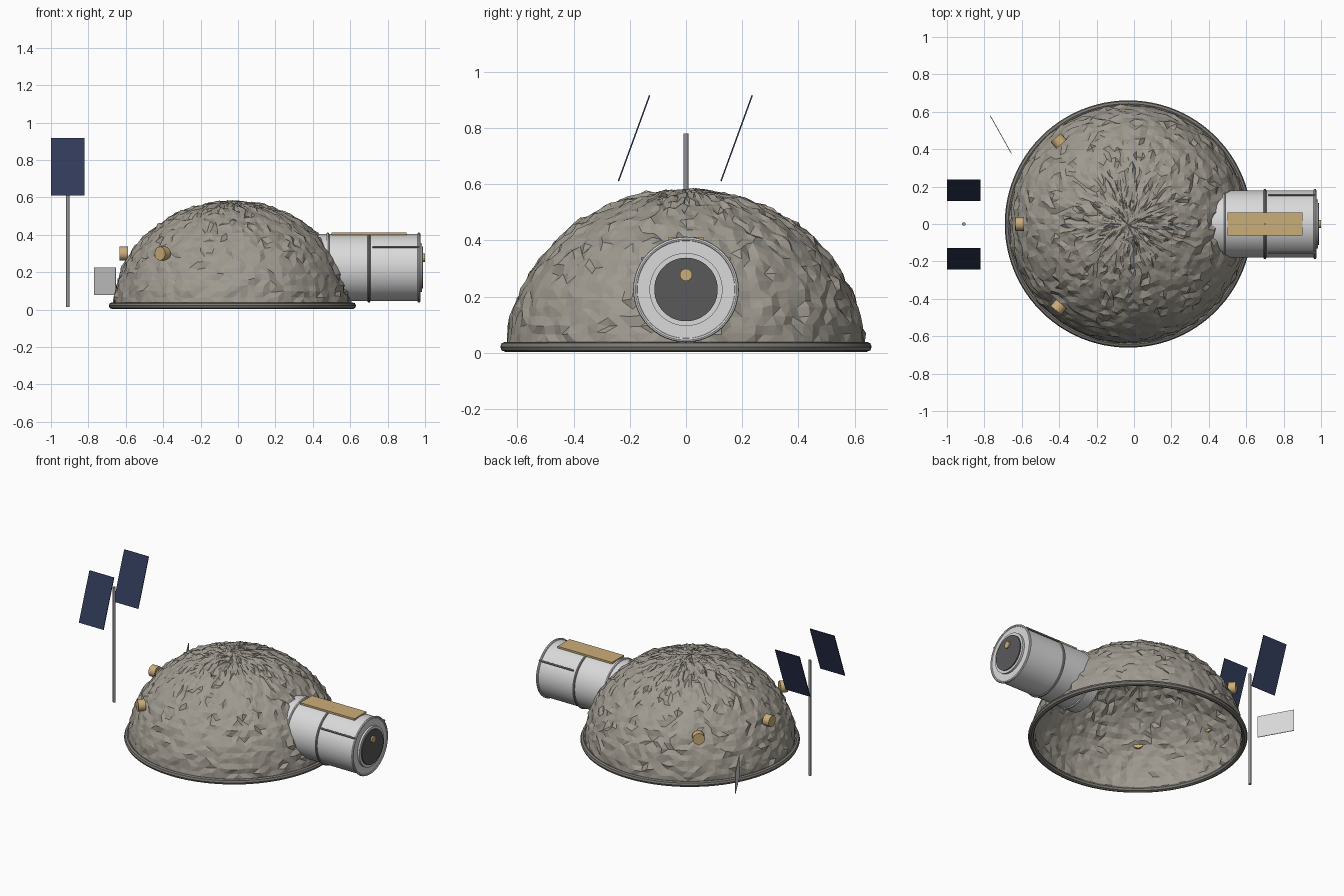
import bpy, bmesh, math
from mathutils import Vector, Matrix, noise

cube = bpy.data.objects.get("Cube")
if cube:
    bpy.data.objects.remove(cube, do_unlink=True)


def material(name, color):
    m = bpy.data.materials.new(name)
    m.diffuse_color = (*color, 1)
    m.use_nodes = True
    m.node_tree.nodes["Principled BSDF"].inputs["Base Color"].default_value = (*color, 1)
    return m


regolith = material("regolith grey", (0.35, 0.325, 0.28))
rim_grey = material("rim grey", (0.2, 0.19, 0.17))
hull = material("hull white", (0.7, 0.7, 0.7))
metal = material("metal grey", (0.3, 0.3, 0.31))
dark = material("hatch dark grey", (0.1, 0.1, 0.105))
gold = material("gold", (0.6, 0.42, 0.19))
navy = material("solar navy", (0.03, 0.042, 0.1))

X = Vector((1, 0, 0))
Z = Vector((0, 0, 1))
AXIS_Z = 0.225      # height of the airlock axis
DOME_X = -0.03      # dome centre


def finish(name, mat, smooth=True):
    ob = bpy.context.object
    ob.name = name
    ob.data.materials.append(mat)
    if smooth:
        bpy.ops.object.shade_smooth_by_angle(angle=math.radians(35))
    return ob


def cylinder(name, start, end, radius, mat, sides=32):
    a, b = Vector(start), Vector(end)
    turn = Z.rotation_difference(b - a).to_euler()
    bpy.ops.mesh.primitive_cylinder_add(vertices=sides, radius=radius, depth=(b - a).length,
                                        location=(a + b) / 2, rotation=turn)
    return finish(name, mat)


def ring(name, center, axis, major, minor, mat, sides=48):
    bpy.ops.mesh.primitive_torus_add(major_radius=major, minor_radius=minor,
                                     major_segments=sides, minor_segments=8, location=center,
                                     rotation=Z.rotation_difference(axis).to_euler())
    return finish(name, mat)


def box(name, center, size, mat, rotation=(0, 0, 0)):
    bpy.ops.mesh.primitive_cube_add(size=1, location=center, rotation=rotation)
    bpy.context.object.scale = size
    return finish(name, mat, False)


# Rough open dome: half sphere, displaced into rocky facets
bm = bmesh.new()
bmesh.ops.create_uvsphere(bm, u_segments=96, v_segments=56, radius=1)
bmesh.ops.delete(bm, geom=[v for v in bm.verts if v.co.z < -0.01], context='VERTS')
for v in bm.verts:
    n = v.co.normalized()
    lump = noise.noise(n * 14) * 0.6 + noise.noise(n * 31) * 0.5
    fade = min(1, max(0, n.z) * 6 + 0.2)
    slide = noise.noise_vector(n * 40) * 0.012 * fade
    v.co = Vector((n.x * 0.637, n.y * 0.637, n.z * 0.578)) + n * lump * 0.018 * fade + slide
    v.co.z = max(v.co.z, 0.01)
bmesh.ops.triangulate(bm, faces=bm.faces)
mesh = bpy.data.meshes.new("dome_shell")
bm.to_mesh(mesh)
bm.free()
dome = bpy.data.objects.new("dome_shell", mesh)
dome.location.x = DOME_X
mesh.materials.append(regolith)
bpy.context.collection.objects.link(dome)
ring("dome_base_rim", (DOME_X, 0, 0.021), Z, 0.643, 0.018, rim_grey, 96)

# Airlock hull with its bands
cylinder("airlock_hull", (0.4, 0, AXIS_Z), (0.97, 0, AXIS_Z), 0.18, hull, 48)
for name, x, mat in (("inner_band", 0.48, hull), ("middle_band", 0.7, metal), ("end_band", 0.967, hull)):
    ring("airlock_" + name, (x, 0, AXIS_Z), X, 0.18, 0.008, mat)

# Hatch, frame and handle
cylinder("hatch_frame", (0.96, 0, AXIS_Z), (0.983, 0, AXIS_Z), 0.13, hull, 48)
cylinder("hatch_door", (0.97, 0, AXIS_Z), (0.99, 0, AXIS_Z), 0.113, dark, 48)
cylinder("hatch_handle", (0.98, 0, 0.277), (1, 0, 0.277), 0.022, gold, 16)

# Roof plate and side rails of the airlock
box("airlock_roof_plate", (0.7, 0, 0.406), (0.4, 0.125, 0.012), gold)
for side, s in (("left", -1), ("right", 1)):
    cylinder("handrail_" + side, (0.72, s * 0.155, 0.335), (0.97, s * 0.155, 0.335), 0.006, metal, 8)

# Lamps around the back of the dome
for i, degrees in enumerate((130, 180, 230)):
    a = math.radians(degrees)
    out = Vector((math.cos(a), math.sin(a), 0))
    base = Vector((DOME_X, 0, 0.3))
    cylinder(f"dome_lamp_{i + 1}", base + out * 0.557, base + out * 0.603, 0.037, gold, 16)

# Solar mast with two tilted panels
cylinder("solar_mast", (-0.91, 0, 0.015), (-0.91, 0, 0.78), 0.009, metal, 12)
for side, y in (("front", -0.185), ("back", 0.18)):
    box("solar_panel_" + side, (-0.91, y, 0.763), (0.18, 0.005, 0.325), navy,
        (math.radians(-20), 0, 0))

# Upright sign board beside the dome
box("sign_board", (-0.712, 0.478, 0.152), (0.235, 0.004, 0.145), hull, (0, 0, math.atan2(-0.205, 0.115)))
